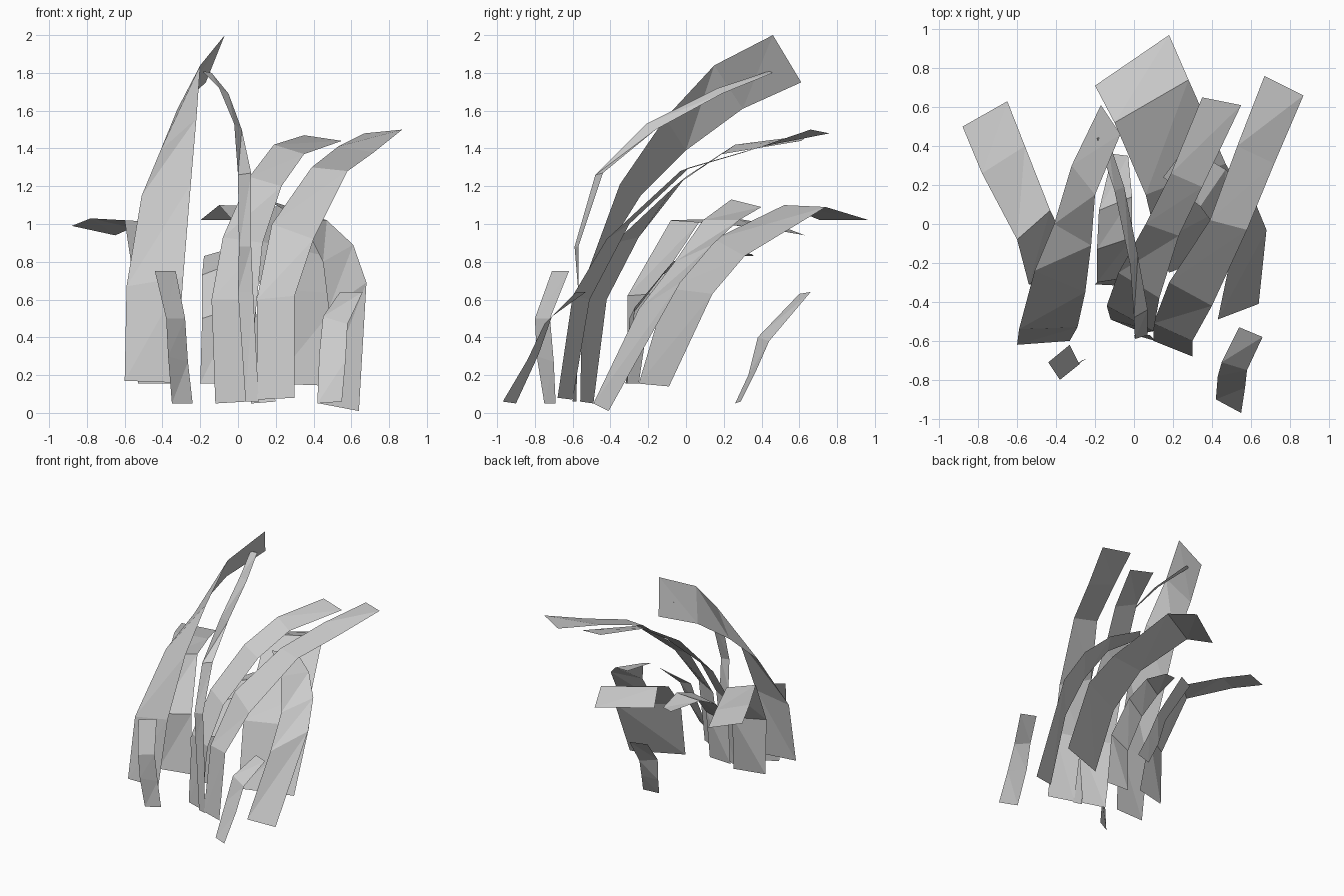
import bpy


def blade(name, left, right):
    """Loft a thin leaf strip between its left and right edge paths."""
    n = len(left)
    mesh = bpy.data.meshes.new(name)
    faces = []
    for i in range(n - 1):
        faces.append((i, n + i, n + i + 1))
        faces.append((i, n + i + 1, i + 1))
    mesh.from_pydata(left + right, [], faces)
    obj = bpy.data.objects.new(name, mesh)
    bpy.context.collection.objects.link(obj)
    return obj


# Tallest blade, leaning back on the left
blade("tall_left_blade",
      [(-.60, -.62, .17), (-.59, -.54, .67), (-.51, -.24, 1.15),
       (-.41, .00, 1.39), (-.32, .30, 1.61), (-.17, .61, 1.75)],
      [(-.33, -.60, .16), (-.29, -.53, .72), (-.25, -.35, 1.21),
       (-.22, -.11, 1.56), (-.20, .15, 1.84), (-.07, .46, 2.0)])

# Narrow tall stem-like blade
blade("narrow_centre_blade",
      [(.04, -.58, .06), (.00, -.57, .64), (.005, -.59, .88),
       (.00, -.48, 1.26), (-.02, -.21, 1.53), (-.10, .17, 1.72), (-.19, .44, 1.81)],
      [(.11, -.60, .06), (.08, -.57, .64), (.07, -.57, .88),
       (.07, -.44, 1.27), (.02, -.16, 1.50), (-.05, .19, 1.69), (-.14, .46, 1.80)])

# Two long blades arching to the back right
blade("centre_right_blade",
      [(-.12, -.49, .05), (-.14, -.42, .60), (-.08, -.25, .93),
       (.06, .00, 1.25), (.19, .26, 1.42), (.35, .65, 1.47)],
      [(.05, -.56, .06), (.10, -.55, .60), (.13, -.38, .90),
       (.23, -.06, 1.20), (.35, .19, 1.37), (.55, .61, 1.44)])
blade("front_right_blade",
      [(.10, -.60, .07), (.10, -.51, .60), (.18, -.30, 1.0),
       (.39, .02, 1.30), (.53, .40, 1.41), (.67, .76, 1.48)],
      [(.30, -.68, .08), (.30, -.60, .62), (.40, -.42, .92),
       (.58, -.03, 1.28), (.72, .31, 1.38), (.87, .66, 1.50)])

# Right-hand blade curling inwards
blade("right_curling_blade",
      [(.43, -.49, .05), (.48, -.25, .55), (.45, -.06, .80),
       (.34, .09, 1.02), (.15, .24, 1.13)],
      [(.64, -.41, .01), (.68, -.03, .69), (.61, .14, .89),
       (.47, .28, 1.02), (.27, .40, 1.09)])

# Wide blade at the back, bending over to the rear
blade("wide_back_blade",
      [(.18, -.25, .155), (.12, -.10, .66), (.06, .15, .92), (-.10, .52, 1.10),
       (-.20, .71, 1.02)],
      [(.59, -.09, .14), (.57, .14, .63), (.47, .31, .83), (.28, .74, 1.09),
       (.18, .97, 1.02)])

# Left-hand blade drooping outwards
blade("left_drooping_blade",
      [(-.53, -.31, .155), (-.54, -.31, .62), (-.60, -.08, 1.02),
       (-.78, .26, 1.03), (-.88, .50, .99)],
      [(-.27, -.25, .155), (-.31, -.18, .63), (-.43, .07, 1.01),
       (-.56, .40, .98), (-.65, .63, .94)])

# Short inner blade behind the centre
blade("inner_back_blade",
      [(-.20, -.31, .155), (-.19, -.30, .50), (-.19, -.13, .73),
       (-.18, .07, .83), (-.11, .36, .83)],
      [(.00, -.32, .155), (.00, -.27, .56), (-.01, -.07, .80),
       (-.01, .14, .88), (-.03, .35, .84)])

# Small outlying blades
blade("small_left_blade",
      [(-.35, -.75, .05), (-.37, -.79, .30), (-.38, -.80, .50), (-.44, -.71, .75)],
      [(-.24, -.69, .05), (-.265, -.70, .27), (-.28, -.72, .50), (-.33, -.62, .75)])
blade("small_right_blade",
      [(.42, -.90, .05), (.43, -.78, .31), (.45, -.71, .51), (.54, -.53, .64)],
      [(.55, -.97, .06), (.57, -.84, .28), (.58, -.75, .47), (.66, -.58, .64)])
blade("small_back_blade",
      [(.07, .26, .05), (.03, .33, .20), (.00, .38, .40), (-.06, .60, .63)],
      [(.20, .29, .06), (.16, .37, .22), (.13, .44, .38), (.07, .66, .64)])
